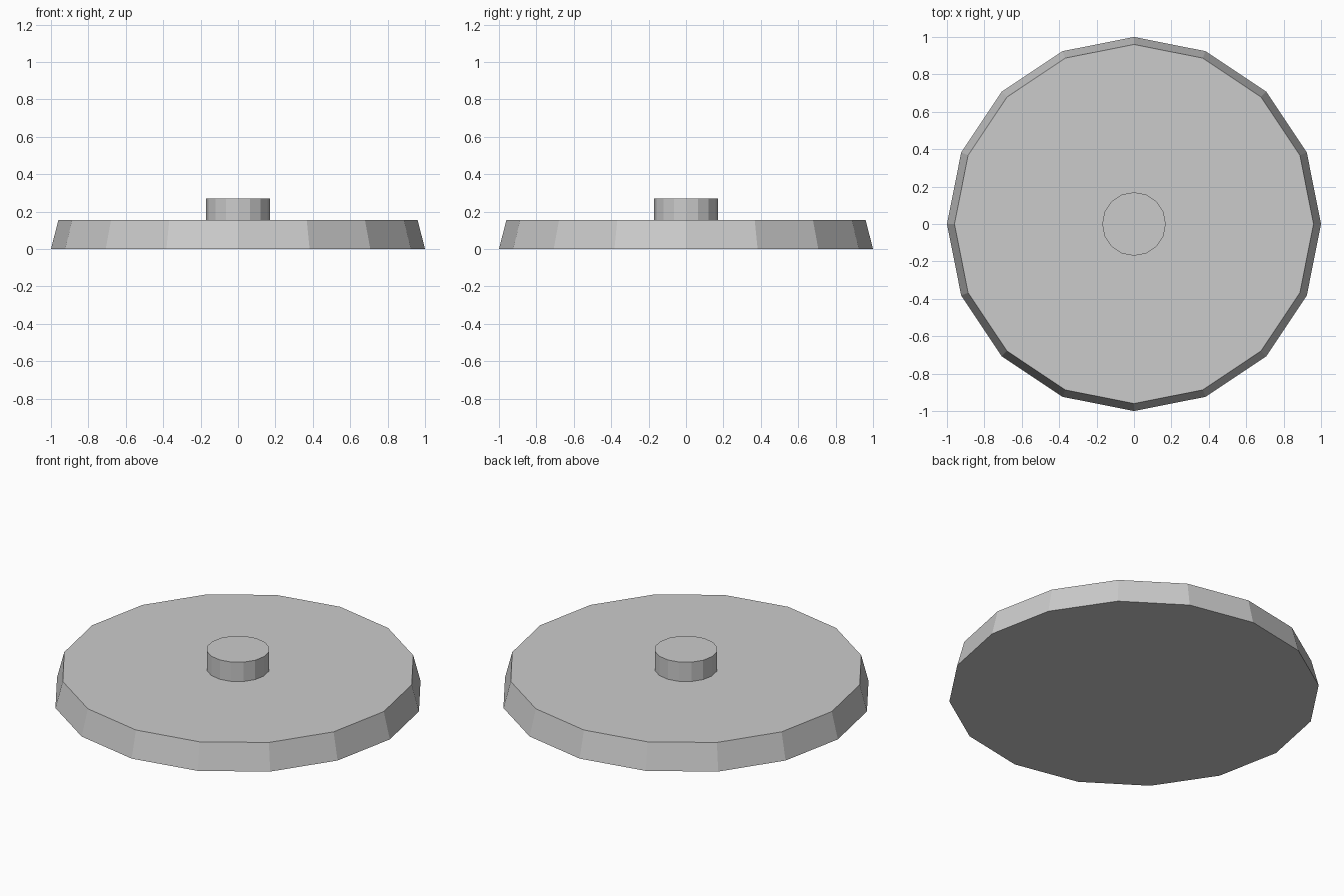
import bpy

# Remove the default cube
cube = bpy.data.objects.get("Cube")
if cube:
    bpy.data.objects.remove(cube, do_unlink=True)

# Plain grey material
grey = bpy.data.materials.new("light grey")
grey.use_nodes = True
colour = (0.6, 0.6, 0.6, 1.0)
grey.diffuse_color = colour
grey.node_tree.nodes["Principled BSDF"].inputs["Base Color"].default_value = colour

SIDES = 16


def tapered_disc(name, bottom_radius, top_radius, z_low, z_high):
    """Flat-shaded capped frustum between two heights."""
    bpy.ops.mesh.primitive_cone_add(
        vertices=SIDES, radius1=bottom_radius, radius2=top_radius,
        depth=z_high - z_low, location=(0, 0, (z_low + z_high) / 2))
    disc = bpy.context.object
    disc.name = name
    disc.data.materials.append(grey)
    return disc


# Wide base plate with a sloping rim
tapered_disc("base_plate", 1.0, 0.96, 0.0, 0.155)

# Central peg standing on the plate
tapered_disc("centre_peg", 0.17, 0.17, 0.155, 0.27)
